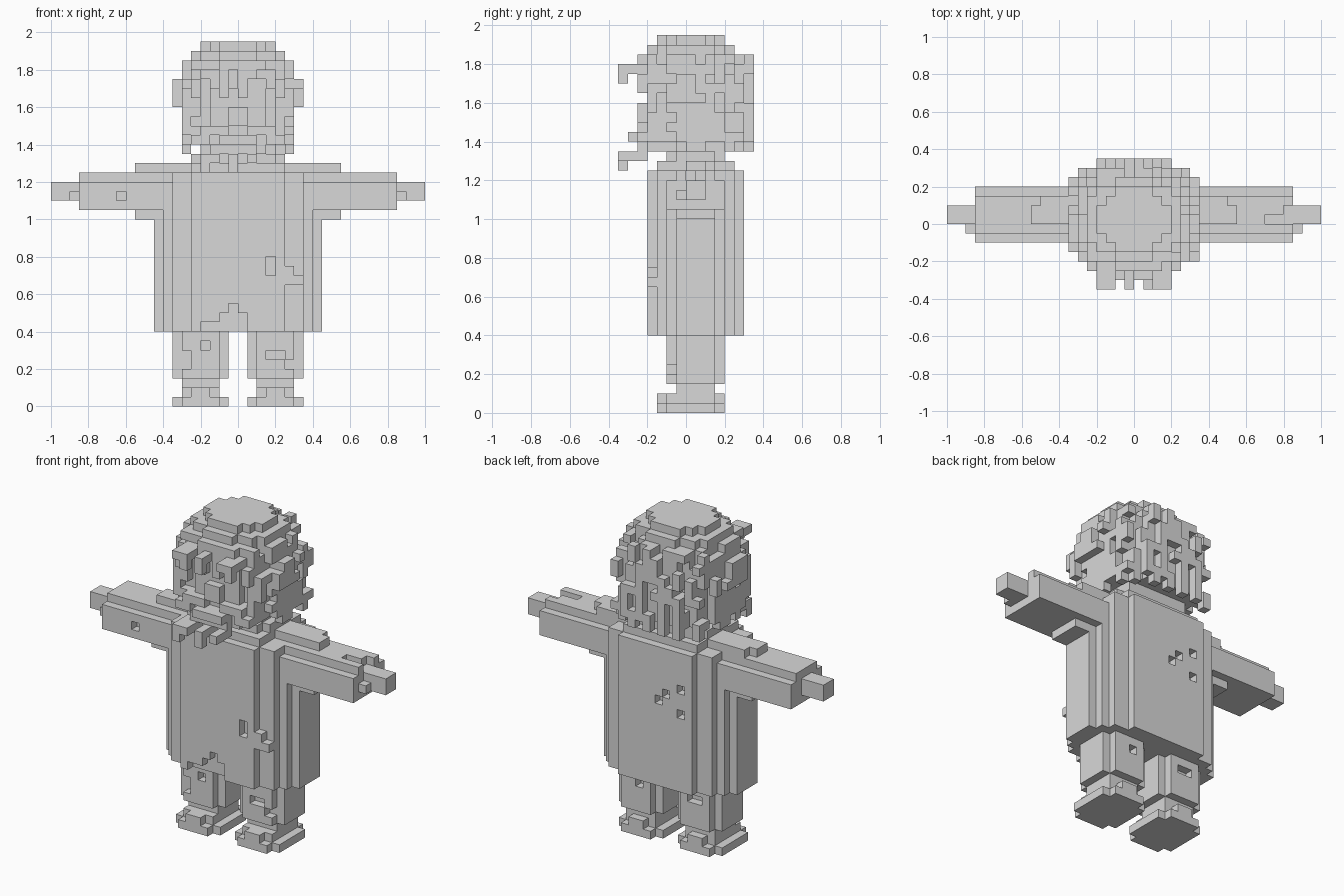
import bpy, bmesh, random
from mathutils import Vector

if "Cube" in bpy.data.objects:
    bpy.data.objects.remove(bpy.data.objects["Cube"])

random.seed(11)
U = 0.05  # edge length of one cube cell
parts = {}

grey = bpy.data.materials.new("plain grey")
grey.diffuse_color = (0.69, 0.69, 0.69, 1)
grey.use_nodes = True
grey.node_tree.nodes["Principled BSDF"].inputs["Base Color"].default_value = grey.diffuse_color


def box(x0, x1, y0, y1, z0, z1):
    return {(x, y, z) for x in range(x0, x1) for y in range(y0, y1) for z in range(z0, z1)}


def mirror(cells):
    return {(-x - 1, y, z) for x, y, z in cells}


def both(cells):
    return cells | mirror(cells)


def oval(rx, y0, y1, z, power=2.5):
    """One horizontal rounded layer of cells."""
    cy, ry = (y0 + y1) / 2, (y1 - y0) / 2
    return {(x, y, z) for x in range(-rx, rx) for y in range(y0, y1)
            if (abs(x + 0.5) / rx) ** power + (abs(y + 0.5 - cy) / ry) ** power < 1.05}


# Robe body: stepped layers, wide panel in front and back
torso = (box(-5, 5, -4, 6, 8, 25) | box(-7, 7, -3, 5, 8, 25)
         | box(-8, 8, -2, 4, 8, 24) | box(-9, 9, -1, 3, 8, 25))
torso |= box(-5, 5, -3, 5, 25, 26)
torso -= box(-2, 1, -4, -3, 8, 10) | box(-1, 0, -4, -3, 10, 11)   # hem notch
torso -= box(-4, -2, -4, -3, 8, 9)
torso -= box(3, 4, -4, -3, 14, 16)                                # front nick
torso |= box(5, 6, -4, -3, 13, 15) | box(6, 7, -4, -3, 13, 14)
for x, z in ((-2, 19), (-1, 18), (-4, 20), (-4, 17)):             # back nicks
    torso.discard((x, 5, z))
parts["torso"] = torso

# Sleeves, shoulders and hands
sleeve = box(7, 17, -2, 4, 21, 24) | box(5, 17, -1, 3, 24, 25) | box(9, 11, -1, 3, 20, 21)
shoulder = box(4, 10, 0, 3, 25, 26) | box(10, 11, 0, 2, 25, 26)
hand = box(17, 20, 0, 2, 22, 24) | box(17, 18, -1, 0, 22, 23)
parts["left_sleeve"] = sleeve - box(14, 17, 0, 1, 24, 25) - box(16, 17, 1, 2, 24, 25)
parts["right_sleeve"] = mirror(sleeve) - box(-13, -12, -2, -1, 22, 23)
parts["shoulders"] = both(shoulder)
parts["left_hand"], parts["right_hand"] = hand, mirror(hand)

# Legs and shoes
leg = box(1, 7, -1, 3, 3, 8) | box(2, 6, -2, 4, 3, 8)
shoe = (box(1, 7, -2, 3, 0, 1) | box(2, 6, -3, 4, 0, 1)
        | box(2, 6, -2, 3, 1, 2) | box(3, 5, -3, 4, 1, 2) | box(2, 6, -1, 3, 2, 3))
parts["left_leg"] = leg - box(3, 5, -2, -1, 5, 6) - box(5, 6, -2, -1, 4, 5) - box(3, 4, 3, 4, 6, 7)
parts["right_leg"] = mirror(leg) - box(-4, -3, -2, -1, 6, 7) - box(-6, -5, -2, -1, 4, 6) \
    - box(-5, -3, 3, 4, 6, 7)
parts["left_shoe"], parts["right_shoe"] = shoe, mirror(shoe)

# Collar and neck
parts["neck"] = box(-5, 5, -1, 3, 26, 27) | box(-4, 4, -2, 4, 26, 27) | box(-4, 4, -1, 4, 27, 28)

# Head: rounded layers, narrower where the hair lies over it
layers = {38: (4, -3, 4, 1.7), 37: (5, -4, 5, 1.9), 36: (5, -4, 5, 2.2), 35: (6, -5, 6, 2)}
head = set()
for z in range(28, 39):
    head |= oval(*layers.get(z, (6, -4, 6, 2.1))[:3], z, layers.get(z, (6, -4, 6, 2.1))[3])
parts["head"] = head

# Shaggy hair: strands of random length in a shell round the sides and back
hair = set()
for x, y, _ in oval(7, -5, 7, 0, 2.5):
    outside = (x, y, 32) not in head
    if not outside or (y < -2 and abs(x + 0.5) < 4):
        continue
    wide = x in (-7, 6) or y == 6
    for low, high in ((27, 30), (30, 33), (32, 36)):
        if random.random() < (0.5 if wide else 0.75):
            top = random.randint(low + 1, high)
            bottom = random.randint(low, top)
            if x in (-7, 6):
                bottom, top = max(32, bottom), min(34, top)
            hair |= {(x, y, z) for z in range(bottom, top + 1)}
hair |= {c for c in oval(6, -5, 6, 36, 2.2) if random.random() < 0.7}
hair |= box(-1, 1, 6, 7, 33, 36) | both(box(6, 7, -1, 1, 32, 35))
for x in (-4, -2, 1, 3):                      # long strands down the nape
    hair |= box(x, x + 1, 6, 7, 27 + abs(x) % 2, 32)
hair |= both(box(5, 6, 0, 2, 27, 30))         # side locks
parts["hair"] = hair

# Fringe sweeping forward over the brow
fringe = set()
for x in (-4, -3, -1, 2, 3):
    fringe |= box(x, x + 1, -7, -4, 35, 36)
    if x % 2:
        fringe |= box(x, x + 1, -7, -6, 34, 35)
for x in (-5, -2, 0, 4):
    fringe |= box(x, x + 1, -5, -3, 33, 35)
parts["fringe"] = fringe

# Nose, moustache and a beard curling forward
beard = box(-1, 1, -5, -4, 30, 32) | box(-4, -1, -5, -3, 29, 30) | box(1, 4, -5, -3, 29, 30)
beard |= both(box(3, 5, -5, -3, 28, 29)) | box(-2, 2, -6, -4, 28, 29)
beard |= box(-4, 3, -4, -1, 27, 28) | box(-3, 2, -5, -3, 27, 28)
for x in (-4, -3, -1, 1):
    beard |= box(x, x + 1, -7, -4, 26, 27)
beard |= box(-4, -3, -7, -6, 25, 26) | box(-1, 0, -7, -6, 25, 26)
parts["beard"] = beard

# Each cell belongs to one part only; only faces touching open space are made
SIDES = [Vector(n) for n in ((1, 0, 0), (-1, 0, 0), (0, 1, 0), (0, -1, 0), (0, 0, 1), (0, 0, -1))]
filled = set().union(*parts.values())
used = set()


def build(name, cells):
    bm = bmesh.new()
    for cell in sorted(cells):
        centre = Vector(cell) + Vector((0.5, 0.5, 0.5))
        for n in SIDES:
            if tuple(int(c) for c in Vector(cell) + n) in filled:
                continue
            a = Vector((n.y, n.z, n.x)) / 2
            b = n.cross(a)
            mid = centre + n / 2
            bm.faces.new([bm.verts.new((mid + p) * U) for p in (-a - b, a - b, a + b, -a + b)])
    bmesh.ops.remove_doubles(bm, verts=bm.verts, dist=0.001)
    bmesh.ops.dissolve_limit(bm, angle_limit=0.01, verts=bm.verts, edges=bm.edges)
    mesh = bpy.data.meshes.new(name)
    bm.to_mesh(mesh)
    bm.free()
    mesh.materials.append(grey)
    bpy.context.collection.objects.link(bpy.data.objects.new(name, mesh))


for name, cells in parts.items():
    build(name, cells - used)
    used |= cells
